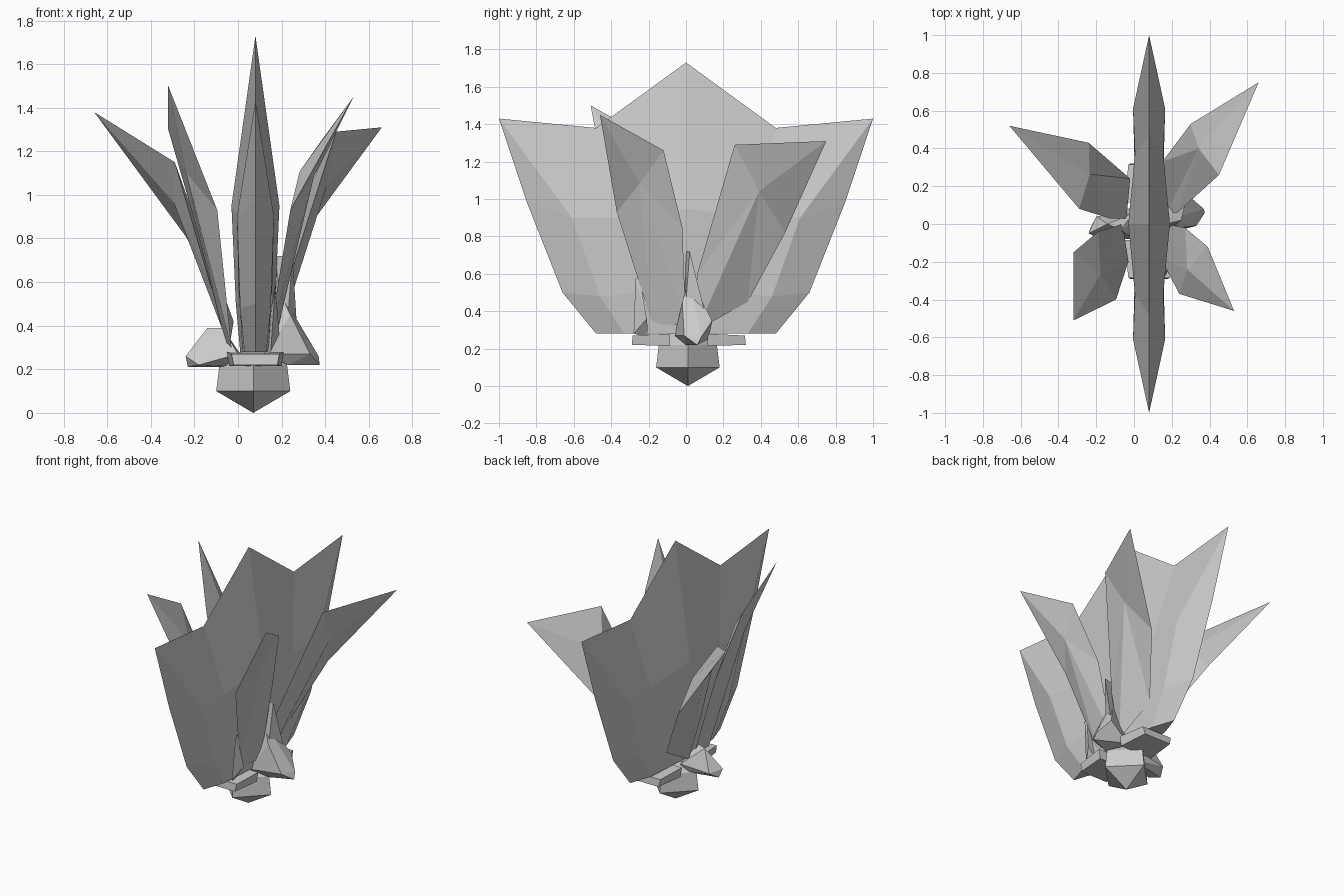
import bpy, bmesh
from mathutils import Vector

if "Cube" in bpy.data.objects:
    bpy.data.objects.remove(bpy.data.objects["Cube"])

CX = 0.08  # plane of the central fan


def finish(name, bm):
    bmesh.ops.remove_doubles(bm, verts=bm.verts, dist=0.0005)
    bmesh.ops.recalc_face_normals(bm, faces=bm.faces)
    me = bpy.data.meshes.new(name)
    bm.to_mesh(me)
    bm.free()
    ob = bpy.data.objects.new(name, me)
    bpy.context.collection.objects.link(ob)
    return ob


def hull(name, pts):
    bm = bmesh.new()
    for p in pts:
        bm.verts.new(p)
    res = bmesh.ops.convex_hull(bm, input=bm.verts)
    loose = [v for v in bm.verts if not v.link_faces]
    bmesh.ops.delete(bm, geom=loose, context='VERTS')
    return finish(name, bm)


def blade(name, outline, thick):
    """Flat outline with a raised centre on both faces."""
    pts = [Vector(p) for p in outline]
    mid = (pts[1] + pts[-1]) / 2
    n = (pts[0] - pts[3]).cross(pts[1] - pts[-1]).normalized()
    bm = bmesh.new()
    ring = [bm.verts.new(p) for p in pts]
    for s in (-1, 1):
        c = bm.verts.new(mid + n * thick * s)
        for i, v in enumerate(ring):
            bm.faces.new((c, v, ring[(i + 1) % len(ring)]))
    return finish(name, bm)


# Central fan: columns of (y, z, half thickness) from the middle to the edge
columns = [
    [(0, .28, .07), (0, .5, .09), (0, .95, .11), (0, 1.73, 0)],
    [(.18, .28, .06), (.25, .5, .075), (.37, .9, .075), (.48, 1.38, 0)],
    [(.33, .28, .05), (.46, .48, .07), (.61, .9, .085), (1, 1.43, 0)],
    [(.48, .28, 0), (.66, .5, 0), (.85, .98, 0), (1, 1.43, 0)],
]
bm = bmesh.new()


def add_face(pts):
    uniq = []
    for p in pts:
        if p not in uniq:
            uniq.append(p)
    if len(uniq) > 2:
        bm.faces.new([bm.verts.new(p) for p in uniq])


for sy in (-1, 1):
    def P(c, sx):
        return (CX + sx * c[2], sy * c[0], c[1])
    for a, b in zip(columns, columns[1:]):
        for sx in (-1, 1):
            for i in range(3):
                add_face([P(a[i], sx), P(b[i], sx), P(b[i + 1], sx), P(a[i + 1], sx)])
        add_face([P(a[0], -1), P(b[0], -1), P(b[0], 1), P(a[0], 1)])
finish("central_fan", bm)

# Four outer blades: tip, inner edge down to the root, outer edge back up
blade("back_right_blade", [(.66, .75, 1.31), (.45, .26, 1.29), (.23, .06, .6),
      (.17, .06, .3), (.15, .33, .45), (.30, .53, .82)], .035)
blade("front_right_blade", [(.53, -.46, 1.45), (.39, -.12, 1.26), (.27, -.02, .85),
      (.17, .0, .33), (.14, -.18, .33), (.24, -.37, .93)], .035)
blade("back_left_blade", [(-.66, .52, 1.38), (-.29, .08, 1.15), (-.13, .03, .6),
      (-.04, .03, .3), (-.02, .24, .42), (-.24, .43, .81)], .035)
blade("front_left_blade", [(-.32, -.51, 1.5), (-.32, -.15, 1.3), (-.19, -.04, .85),
      (-.06, .0, .33), (-.03, -.2, .3), (-.095, -.4, .93)], .035)

# Four-sided root with a pointed bottom
root = [(.07, .01, 0)]
for r, z in ((.17, .10), (.155, .22), (.10, .28)):
    root += [(.07 + r * dx, .01 + r * dy, z)
             for dx, dy in ((1, 0), (0, 1), (-1, 0), (0, -1))]
hull("root", root)

# Stubby shards around the root
hull("left_shard", [(-.24, -.05, .26), (-.23, -.02, .21), (-.20, .04, .25), (-.14, .0, .39),
     (-.07, -.03, .39), (.0, -.08, .27), (.05, .04, .21), (.0, .06, .27), (-.18, -.08, .22)])
hull("right_shard", [(.375, .06, .22), (.37, .08, .26), (.30, .14, .35), (.33, -.01, .27),
     (.18, .02, .58), (.24, -.02, .45), (.13, -.06, .27), (.15, .12, .25), (.23, .0, .22)])
hull("right_spike", [(.17, .0, .72), (.25, .02, .72), (.27, .1, .4), (.16, .08, .3),
     (.22, -.01, .32)])
for name, s in (("front_shard", -1), ("back_shard", 1)):
    hull(name, [(CX + dx * w, .015 + s * y, z) for dx in (-1, 1)
         for w, y, z in ((.10, .305, .22), (.11, .30, .27), (.13, .10, .28), (.12, .10, .215))])
hull("front_right_sliver", [(.17, -.27, .57), (.17, -.25, .59), (.19, -.21, .36),
     (.15, -.28, .28), (.12, -.2, .26)])
